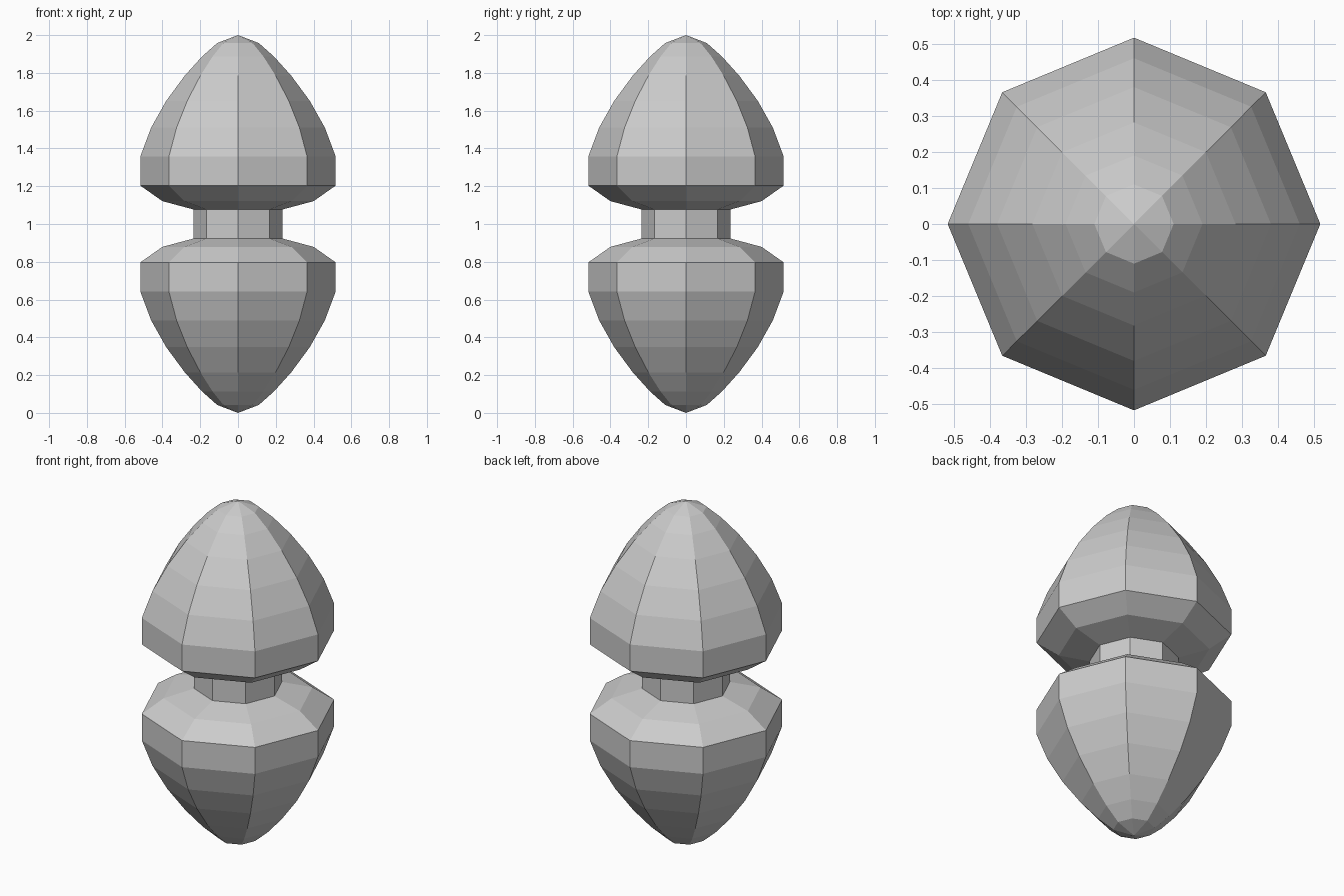
import bpy, bmesh
from math import cos, sin, pi

if "Cube" in bpy.data.objects:
    bpy.data.objects.remove(bpy.data.objects["Cube"])

SIDES = 8


def lathe(name, profile):
    """Spin (radius, z) points into a flat-faced octagonal solid."""
    bm = bmesh.new()
    rings = []
    for r, z in profile:
        if r == 0:
            rings.append([bm.verts.new((0, 0, z))] * SIDES)
        else:
            rings.append([bm.verts.new((r * cos(2 * pi * i / SIDES),
                                        r * sin(2 * pi * i / SIDES), z))
                          for i in range(SIDES)])
    for a, b in zip(rings, rings[1:]):
        for i in range(SIDES):
            j = (i + 1) % SIDES
            bm.faces.new(list(dict.fromkeys((a[i], a[j], b[j], b[i]))))
    bmesh.ops.recalc_face_normals(bm, faces=bm.faces)
    mesh = bpy.data.meshes.new(name)
    bm.to_mesh(mesh)
    bm.free()
    obj = bpy.data.objects.new(name, mesh)
    bpy.context.collection.objects.link(obj)
    return obj


# Half outline from the waist to the pointed tip, mirrored about z = 1
half = [(0.236, 1.077), (0.40, 1.121), (0.517, 1.203), (0.517, 1.358),
        (0.46, 1.51), (0.38, 1.652), (0.282, 1.785), (0.19, 1.887),
        (0.11, 1.958), (0, 2.0)]

# One continuous body: lower bulb, narrow neck, upper bulb
lathe("double_bulb_body", [(r, 2 - z) for r, z in reversed(half)] + half)
